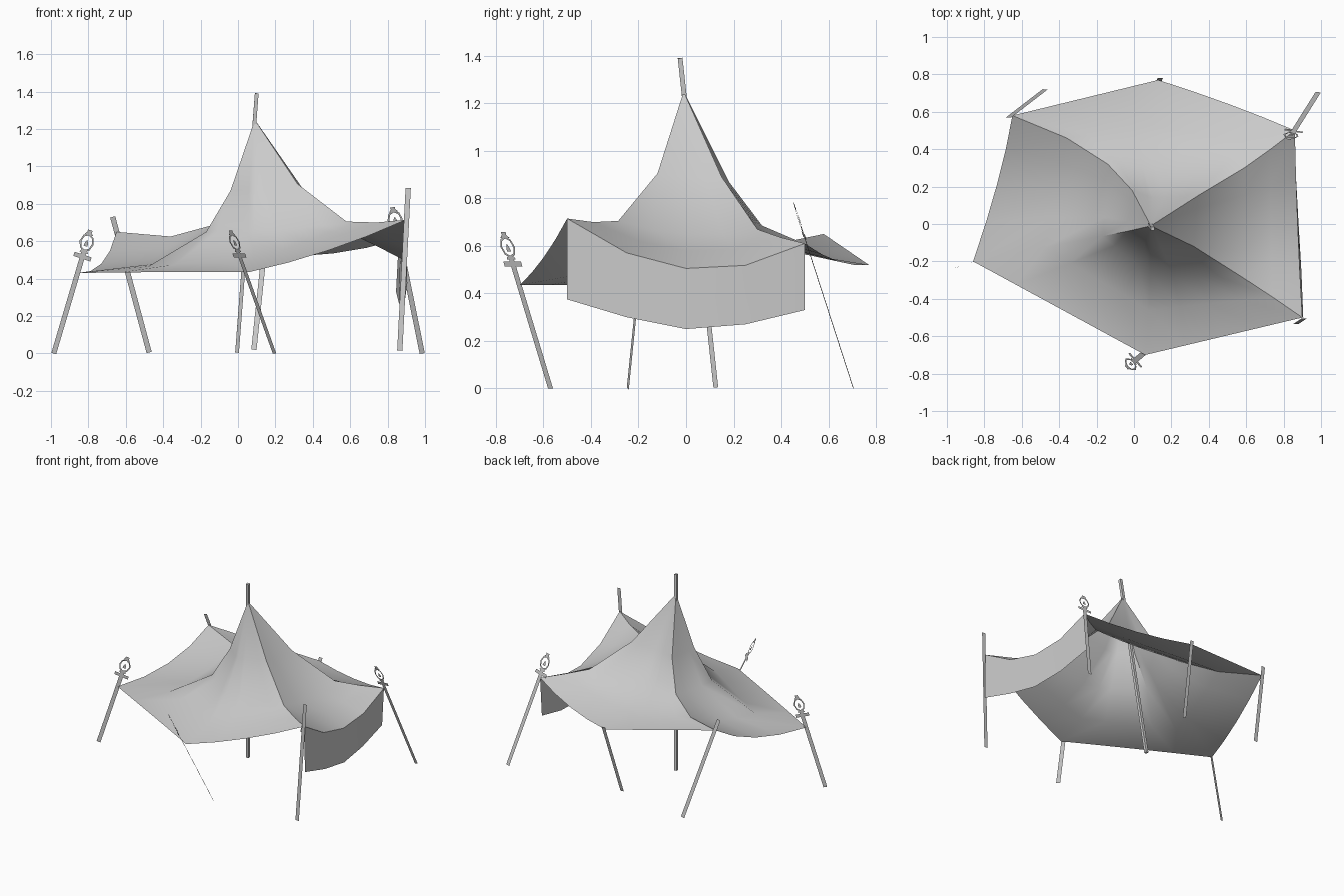
import bpy, bmesh, math
from mathutils import Vector

cube = bpy.data.objects.get("Cube")
if cube:
    bpy.data.objects.remove(cube, do_unlink=True)


def material(name, value):
    m = bpy.data.materials.new(name)
    m.use_nodes = True
    colour = (value, value, value, 1)
    m.diffuse_color = colour
    m.node_tree.nodes["Principled BSDF"].inputs["Base Color"].default_value = colour
    return m


GREY = material("plain_grey", 0.6)


def build(name, bm, smooth=False):
    bmesh.ops.remove_doubles(bm, verts=bm.verts, dist=0.0005)
    mesh = bpy.data.meshes.new(name)
    bm.to_mesh(mesh)
    bm.free()
    mesh.materials.append(GREY)
    obj = bpy.data.objects.new(name, mesh)
    bpy.context.collection.objects.link(obj)
    if smooth:
        bpy.ops.object.select_all(action="DESELECT")
        obj.select_set(True)
        bpy.context.view_layer.objects.active = obj
        bpy.ops.object.shade_smooth_by_angle(angle=math.radians(35))
    return obj


def sheet(bm, rows):
    """Skin a grid of points, given as equal rows."""
    grid = [[bm.verts.new(p) for p in row] for row in rows]
    for r, s in zip(grid, grid[1:]):
        for i in range(len(r) - 1):
            bm.faces.new((r[i], s[i], s[i + 1], r[i + 1]))


# Canopy: six sagging ridges run from the peak to the corners
PEAK = (0.09, -0.01, 1.25)
RIDGES = [
    [(-0.04, -0.04, 0.87), (-0.17, -0.065, 0.65), (-0.48, -0.125, 0.465), (-0.86, -0.2, 0.43)],
    [(0.09, -0.13, 0.87), (0.085, -0.27, 0.65), (0.08, -0.46, 0.5), (0.06, -0.7, 0.435)],
    [(0.32, -0.12, 0.905), (0.58, -0.285, 0.705), (0.74, -0.39, 0.7), (0.9, -0.5, 0.715)],
    [(0.34, 0.15, 0.89), (0.59, 0.3, 0.67), (0.73, 0.4, 0.635), (0.86, 0.5, 0.61)],
    [(0.1, 0.14, 0.87), (0.11, 0.3, 0.68), (0.12, 0.52, 0.56), (0.13, 0.77, 0.52)],
    [(-0.01, 0.18, 0.87), (-0.14, 0.32, 0.685), (-0.36, 0.46, 0.625), (-0.65, 0.58, 0.65)],
]
# Middle of the rim between each ridge and the next
RIM_MIDDLES = [(-0.4, -0.45, 0.435), (0.48, -0.6, 0.55), (0.875, 0, 0.505),
               (0.51, 0.64, 0.535), (-0.26, 0.675, 0.585), (-0.73, 0.22, 0.48)]
STEPS = [i / 4 for i in range(5)]


def span(a, b, sag):
    return [a.lerp(b, s) + sag * 4 * s * (1 - s) for s in STEPS]


bm = bmesh.new()
rims = []
for i, middle in enumerate(RIM_MIDDLES):
    left = [Vector(p) for p in [PEAK] + RIDGES[i]]
    right = [Vector(p) for p in [PEAK] + RIDGES[(i + 1) % 6]]
    sag = Vector(middle) - (left[-1] + right[-1]) / 2
    rows = [span(a, b, sag * t * t) for a, b, t in zip(left, right, STEPS)]
    rims.append(rows[-1])
    # single fan of triangles at the peak, quads below it
    tip = bm.verts.new(PEAK)
    top = [bm.verts.new(p) for p in rows[1]]
    for a, b in zip(top, top[1:]):
        bm.faces.new((tip, a, b))
    sheet(bm, rows[1:])
bmesh.ops.remove_doubles(bm, verts=bm.verts, dist=0.0005)
bmesh.ops.recalc_face_normals(bm, faces=bm.faces)
if sum(f.normal.z for f in bm.faces) < 0:
    bmesh.ops.reverse_faces(bm, faces=bm.faces)
build("canopy", bm, True)

# Side curtain hanging from the rim on the +x side
hem = [(0.905, 0.375), (0.895, 0.3), (0.88, 0.25), (0.86, 0.27), (0.845, 0.33)]
bm = bmesh.new()
sheet(bm, [[(x, p.y, z) for p, (x, z) in zip(rims[2], hem)], rims[2]])
build("side_curtain", bm, True)


def frame(foot, head, across):
    """Axis of a pole and the flat direction across it."""
    axis = (head - foot).normalized()
    side = (across - axis * across.dot(axis)).normalized()
    return axis, side


def flat_pole(name, foot, head, across, width=0.028):
    axis, side = frame(foot, head, across)
    bm = bmesh.new()
    sheet(bm, [[p - side * width / 2, p + side * width / 2] for p in (foot, head)])
    return build(name, bm)


def ring(bm, place, centre, outer, inner, count=8):
    rows = [[place(rx * math.sin(a), centre + ry * math.cos(a))
             for a in (math.tau * k / count for k in range(count + 1))]
            for rx, ry in (outer, inner)]
    sheet(bm, rows)


def lantern(name, foot, head, across):
    """Flat lantern above a pole head: crossbar, ring, flame and cap."""
    axis, side = frame(foot, head, across)

    def place(u, v):
        return head + side * u + axis * v

    bm = bmesh.new()
    plates = [
        [(-0.05, -0.035), (0.05, -0.035), (0.05, -0.012), (-0.05, -0.012)],
        [(-0.025, -0.002), (0.025, -0.002), (0.018, 0.012), (-0.018, 0.012)],
        [(-0.012, 0.035), (0.012, 0.035), (0.008, 0.055), (0, 0.07), (-0.008, 0.055)],
        [(-0.026, 0.098), (0.026, 0.098), (0.012, 0.112), (0.014, 0.125), (-0.014, 0.125), (-0.012, 0.112)],
    ]
    for plate in plates:
        bm.faces.new([bm.verts.new(place(u, v)) for u, v in plate])
    ring(bm, place, 0.055, (0.041, 0.05), (0.031, 0.04))
    build(name, bm)


# Poles: name, foot, head, direction across, lantern on top
POLES = [
    ("right", (-0.985, -0.245, 0), (-0.825, -0.19, 0.54), (0.95, 0.32, 0), True),
    ("front", (0.195, -0.57, 0), (0.0, -0.735, 0.545), (0.67, -0.74, 0), True),
    ("front_left", (0.865, -0.535, 0.015), (0.91, -0.505, 0.885), (1, 0, 0), False),
    ("back_left", (0.985, 0.705, 0), (0.85, 0.49, 0.665), (1, -0.1, 0), True),
    ("back", (0.085, 0.635, 0.02), (0.14, 0.78, 0.54), (1, 0, 0), False),
    ("back_right", (-0.475, 0.72, 0.005), (-0.67, 0.57, 0.73), (1, 0, 0), False),
]
for name, foot, head, across, lit in POLES:
    foot, head, across = Vector(foot), Vector(head), Vector(across)
    flat_pole(name + "_pole", foot, head, across)
    if lit:
        lantern(name + "_lantern", foot, head, across)

# Square centre pole through the peak
foot, head = Vector((-0.005, 0.125, 0.005)), Vector((0.1, -0.025, 1.39))
axis, side = frame(foot, head, Vector((1, 0, 0)))
other = axis.cross(side)
bm = bmesh.new()
corners = [(-1, -1), (1, -1), (1, 1), (-1, 1), (-1, -1)]
sheet(bm, [[p + (side * a + other * b) * 0.01 for a, b in corners] for p in (foot, head)])
bmesh.ops.remove_doubles(bm, verts=bm.verts, dist=0.0005)
bmesh.ops.holes_fill(bm, edges=bm.edges, sides=4)
bmesh.ops.recalc_face_normals(bm, faces=bm.faces)
build("centre_pole", bm)
